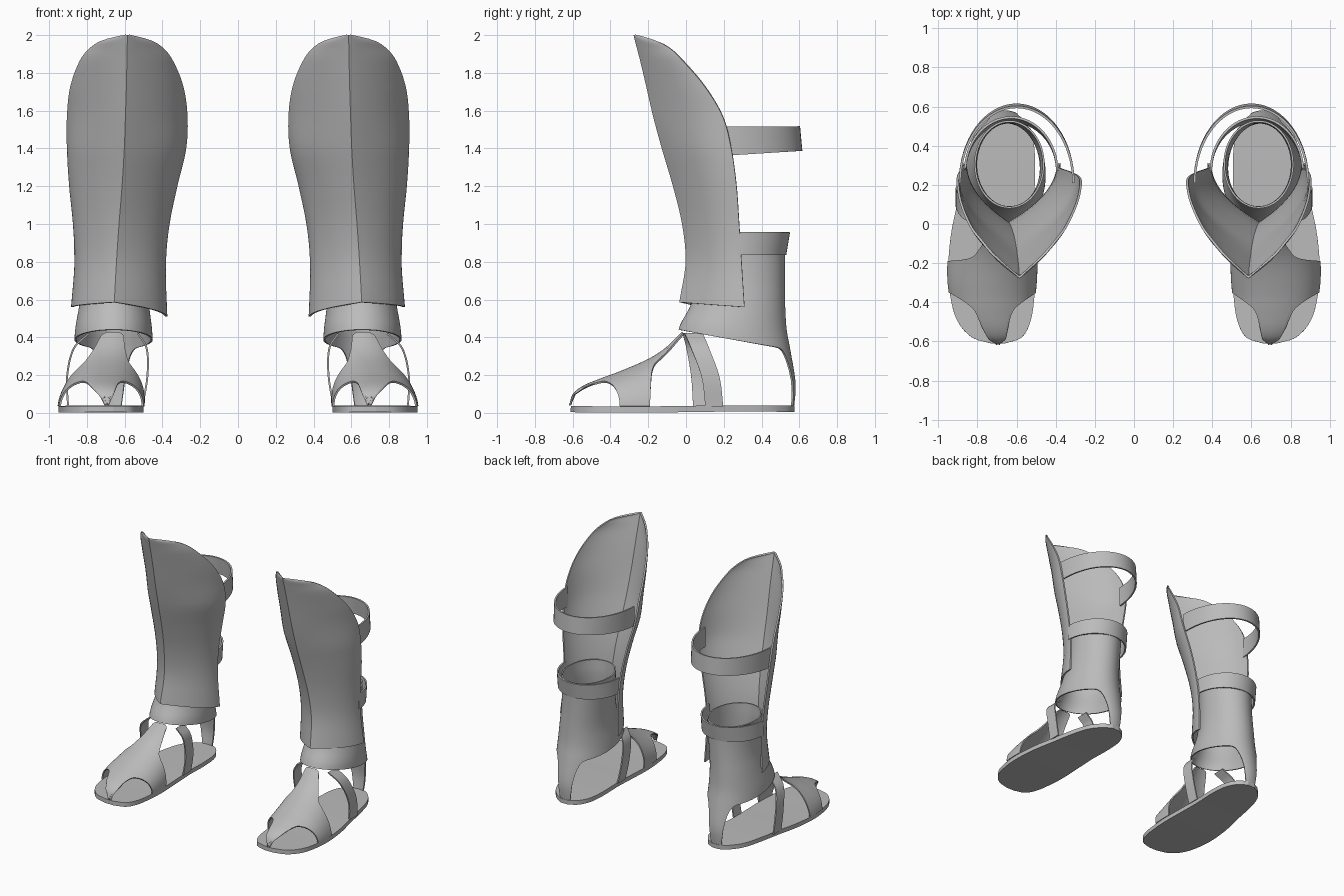
import bpy
import math

cube = bpy.data.objects.get("Cube")
if cube:
    bpy.data.objects.remove(cube)

grey = bpy.data.materials.new("plain grey")
grey.use_nodes = True
COLOUR = (0.5, 0.5, 0.5, 1)
grey.diffuse_color = COLOUR
grey.node_tree.nodes["Principled BSDF"].inputs["Base Color"].default_value = COLOUR


def curve(rows, x):
    """Smooth (cubic Hermite) lookup in rows sorted by their first value."""
    x = min(max(x, rows[0][0]), rows[-1][0])
    i = 0
    while i < len(rows) - 2 and x > rows[i + 1][0]:
        i += 1
    a, b = rows[i], rows[i + 1]
    p, n = rows[max(i - 1, 0)], rows[min(i + 2, len(rows) - 1)]
    h = b[0] - a[0]
    t = (x - a[0]) / h
    out = []
    for k in range(1, len(a)):
        ma = (b[k] - p[k]) / (b[0] - p[0]) * h
        mb = (n[k] - a[k]) / (n[0] - a[0]) * h
        out.append((2*t**3 - 3*t*t + 1) * a[k] + (t**3 - 2*t*t + t) * ma
                   + (3*t*t - 2*t**3) * b[k] + (t**3 - t*t) * mb)
    return out if len(out) > 1 else out[0]


def sheet(name, func, nu, nv, thickness, offset=0, closed=False):
    """Thin mirrored pair of sheets from func(u, v), with u and v from 0 to 1."""
    verts = [func(i / nu, j / nv) for i in range(nu + (not closed)) for j in range(nv + 1)]
    count, w = len(verts), nv + 1
    faces = [[(i*w + j) % count, (i*w + w + j) % count, (i*w + w + j + 1) % count, i*w + j + 1]
             for i in range(nu) for j in range(nv)]
    mesh = bpy.data.meshes.new(name)
    mesh.from_pydata(verts, [], faces)
    mesh.materials.append(grey)
    obj = bpy.data.objects.new(name, mesh)
    bpy.context.collection.objects.link(obj)
    weld = obj.modifiers.new("weld", 'WELD')
    weld.merge_threshold = 0.0005
    solid = obj.modifiers.new("thickness", 'SOLIDIFY')
    solid.thickness, solid.offset = thickness, offset
    obj.modifiers.new("pair", 'MIRROR').use_clip = False
    bpy.ops.object.select_all(action='DESELECT')
    obj.select_set(True)
    bpy.context.view_layer.objects.active = obj
    bpy.ops.object.convert(target='MESH')
    bpy.ops.object.shade_smooth_by_angle(angle=math.radians(35))
    return obj


# Sole: y, inner x, outer x
OUTLINE = [(-.61, .66, .73), (-.585, .58, .82), (-.5, .53, .9), (-.38, .51, .937),
           (-.24, .5, .95), (-.05, .505, .935), (.12, .51, .9), (.3, .505, .865),
           (.45, .52, .82), (.54, .57, .75), (.575, .63, .69)]


def sole(u, v):
    y = -.0175 - .5925 * math.cos(math.pi * u)
    inner, outer = curve(OUTLINE, y)
    return (inner + (outer - inner) * v, y, .037 + .003 * math.sin(5 * y))


sheet("soles", sole, 40, 10, .033, offset=1)

# Foot upper: arched surface trimmed into toe strip, band and tongue
CREST = [(-.61, .045), (-.6, .09), (-.55, .135), (-.45, .178), (-.35, .215),
         (-.19, .285), (-.1, .345), (-.03, .415), (0, .44)]
FRONT_TRIM = [(0, -.608), (.33, -.608), (.38, -.52), (.46, -.45), (.62, -.41), (1, -.35)]
REAR_TRIM = [(0, -.02), (.26, -.02), (.33, -.06), (.4, -.1), (.55, -.165), (1, -.19)]


def foot_upper(u, v):
    angle = math.pi * u
    s = abs(math.cos(angle))
    front, rear = curve(FRONT_TRIM, s), curve(REAR_TRIM, s)
    y = front + (rear - front) * v ** 1.5
    inner, outer = curve(OUTLINE, y)
    lean = -.06 * max(0, (y + .61) / .61) ** 2
    x = (inner + outer) / 2 + (outer - inner) / 2 * math.cos(angle) + lean * math.sin(angle)
    return (x, y, .035 + (curve(CREST, y) - .035) * math.sin(angle))


sheet("foot_uppers", foot_upper, 90, 24, .01)

# Side straps from the ankle down to the sole: fraction, x, y, z
OUTER = [(0, .79, .04, .42), (.3, .87, .075, .34), (.65, .905, .13, .19), (1, .9, .15, .035)]
INNER = [(0, .53, .03, .42), (.3, .483, .05, .34), (.65, .48, .075, .19), (1, .507, .085, .035)]
for label, path in (("outer", OUTER), ("inner", INNER)):
    def strap(u, v, path=path):
        x, y, z = curve(path, u)
        return (x, y + .095 * (v - .5), z)
    sheet(label + "_side_straps", strap, 16, 4, .01)

# Ankle cuff with heel strip: z, front y, back y, inner x, outer x
CUFF = [(.03, -.035, .567, .46, .86), (.15, -.035, .576, .46, .86), (.33, -.035, .548, .455, .862),
        (.44, -.035, .528, .46, .857), (.57, .03, .52, .475, .835), (.7, .07, .518, .475, .815),
        (.84, .085, .52, .467, .807), (.95, .085, .525, .462, .812)]


def cuff(u, v):
    # Angle runs from the back of the heel; columns gather there
    turn = 2 * u - 1
    angle = math.pi * math.copysign(abs(turn) ** 1.4, turn)
    off = abs(math.degrees(angle))
    rim = .44 - .105 * (1 + math.cos(angle)) / 2
    bend = min(max((off - 13) / 32, 0), 1)
    bottom = .035 + (rim - .035) * (1 - (1 - bend) ** 4)
    z = bottom + (.95 - bottom) * v
    front, back, inner, outer = curve(CUFF, z)
    return ((inner + outer) / 2 + (outer - inner) / 2 * math.sin(angle),
            (front + back) / 2 + (back - front) / 2 * math.cos(angle), z)


sheet("ankle_cuffs", cuff, 96, 24, .01, closed=True)

# Shin guard: depth below apex, ridge x, ridge y, inner x, outer x, edge y
SHIN = [(0, .585, -.272, .585, .585, -.272), (.03, .586, -.264, .465, .715, -.16),
        (.065, .587, -.255, .405, .775, -.09), (.13, .588, -.238, .352, .83, -.02),
        (.27, .591, -.205, .295, .882, .1), (.43, .596, -.168, .273, .9, .195),
        (.6, .602, -.122, .28, .9, .24), (.8, .614, -.063, .327, .888, .268),
        (1, .63, -.015, .368, .868, .282), (1.2, .643, .004, .388, .86, .295),
        (1.415, .655, -.03, .38, .878, .31)]


def shin_guard(u, v):
    depth = 1.415 * v ** 1.8
    rx, ry, inner, outer, ey = curve(SHIN, depth)
    side = 2 * u - 1
    s = abs(side)
    ex = outer if side > 0 else inner
    full = min(depth / .6, 1)
    cx, cy = rx + (.65 + .3 * full) * (ex - rx), ry + .47 * (ey - ry)
    flare = min(max((depth - 1.1) / .315, 0), 1)
    drop = (.025 if side > 0 else .075) * s * flare
    return ((1 - s)**2 * rx + 2 * s * (1 - s) * cx + s * s * ex,
            (1 - s)**2 * ry + 2 * s * (1 - s) * cy + s * s * ey, 2 - depth - drop)


sheet("shin_guards", shin_guard, 28, 40, .012)


# Open straps around the back of the leg
def back_strap(name, cx, y0, rx, low, high, depth_low, depth_high):
    def band(u, v):
        angle = math.pi * u
        reach = depth_low + (depth_high - depth_low) * v
        lift = .025 * math.sin(angle) * (1 - v) if high > 1 else 0
        return (cx + rx * math.cos(angle), y0 + reach * math.sin(angle),
                low + (high - low) * v + lift)
    sheet(name, band, 32, 3, .012)


back_strap("calf_straps", .6, .21, .29, 1.362, 1.517, .4, .388)
back_strap("ankle_straps", .628, .27, .235, .837, .957, .255, .275)
